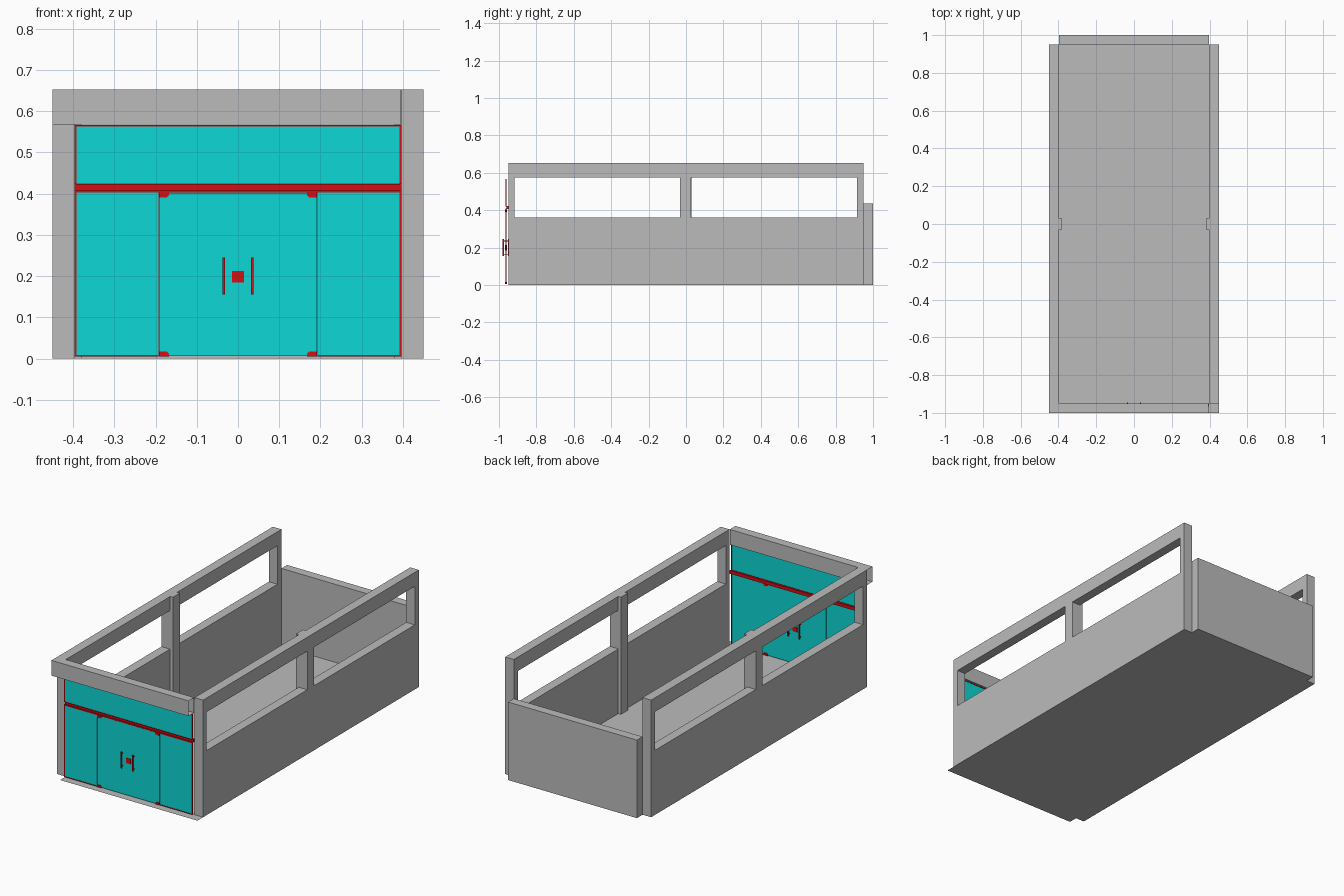
import bpy, bmesh

if "Cube" in bpy.data.objects:
    bpy.data.objects.remove(bpy.data.objects["Cube"])


def material(name, rgb):
    m = bpy.data.materials.new(name)
    m.diffuse_color = (*rgb, 1)
    m.use_nodes = True
    m.node_tree.nodes["Principled BSDF"].inputs["Base Color"].default_value = m.diffuse_color
    return m


GREY = material("wall_grey", (0.50, 0.50, 0.50))
CYAN = material("glass_cyan", (0.004, 0.68, 0.66))
RED = material("frame_red", (0.69, 0.004, 0.006))


def finish(name, bm, mat, normals=True):
    if normals:
        bmesh.ops.recalc_face_normals(bm, faces=bm.faces)
    me = bpy.data.meshes.new(name)
    bm.to_mesh(me)
    bm.free()
    me.materials.append(mat)
    ob = bpy.data.objects.new(name, me)
    bpy.context.collection.objects.link(ob)
    return ob


def prism(name, mat, pts, vec):
    """Extrude a flat outline along a vector."""
    bm = bmesh.new()
    f = bm.faces.new([bm.verts.new(p) for p in pts])
    r = bmesh.ops.extrude_face_region(bm, geom=[f], use_keep_orig=True)
    vs = [g for g in r["geom"] if isinstance(g, bmesh.types.BMVert)]
    bmesh.ops.translate(bm, verts=vs, vec=vec)
    return finish(name, bm, mat)


def box(name, mat, x, y, z):
    x, y, z = sorted(x), sorted(y), sorted(z)
    pts = [(x[0], y[0], z[0]), (x[1], y[0], z[0]), (x[1], y[1], z[0]), (x[0], y[1], z[0])]
    return prism(name, mat, pts, (0, 0, z[1] - z[0]))


def side_wall(name, s):
    """Wall with two window openings, made from a grid with cells left out."""
    ys = [-0.95, -0.918, -0.032, 0.028, 0.915, 0.95]
    zs = [0, 0.36, 0.575, 0.653]
    bm = bmesh.new()
    v = [[bm.verts.new((s * 0.397, y, z)) for z in zs] for y in ys]
    for i in range(5):
        for j in range(3):
            if j == 1 and i in (1, 3):
                continue
            bm.faces.new([v[i][j], v[i + 1][j], v[i + 1][j + 1], v[i][j + 1]])
    r = bmesh.ops.extrude_face_region(bm, geom=bm.faces[:], use_keep_orig=True)
    vs = [g for g in r["geom"] if isinstance(g, bmesh.types.BMVert)]
    bmesh.ops.translate(bm, verts=vs, vec=(s * 0.053, 0, 0))
    return finish(name, bm, GREY)


# Room shell: walls with inner pilasters, rear wall
for s, side in ((-1, "left"), (1, "right")):
    side_wall(side + "_wall", s)
    box(side + "_pilaster", GREY, (s * 0.38, s * 0.397), (-0.03, 0.03), (0, 0.653))
box("rear_wall", GREY, (-0.397, 0.397), (0.95, 1.0), (0, 0.435))

# Floor sheet, reaching under the front threshold
bm = bmesh.new()
outline = [(-0.397, -1), (0.45, -1), (0.45, -0.95), (0.397, -0.95), (0.397, 1), (-0.397, 1)]
bm.faces.new([bm.verts.new((x, y, 0)) for x, y in outline])
finish("floor", bm, GREY, normals=False)

# Front header: hollow beam, open at both ends
bm = bmesh.new()
ends = [[bm.verts.new((x, y, z)) for y, z in
         ((-1, 0.568), (-0.95, 0.568), (-0.95, 0.653), (-1, 0.653))] for x in (-0.45, 0.395)]
for i in range(4):
    k = (i + 1) % 4
    bm.faces.new([ends[0][i], ends[0][k], ends[1][k], ends[1][i]])
finish("front_header", bm, GREY)

# Glazing
W = 0.396
GY = (-0.9645, -0.9615)
FY = (-0.966, -0.960)
box("transom_glass", CYAN, (-W + 0.004, W - 0.004), GY, (0.424, 0.563))
for s, side in ((-1, "left"), (1, "right")):
    box(side + "_fixed_glass", CYAN, (s * 0.193, s * (W - 0.004)), GY, (0.009, 0.404))
    box(side + "_door_glass", CYAN, (s * 0.0005, s * 0.191), GY, (0.006, 0.402))
    # Red edge frames
    box(side + "_lower_stile", RED, (s * (W - 0.005), s * W), FY, (0.005, 0.409))
    box(side + "_upper_stile", RED, (s * (W - 0.005), s * W), FY, (0.423, 0.567))
    box(side + "_bottom_rail", RED, (s * 0.193, s * (W - 0.005)), FY, (0.005, 0.009))
    # Corner patch hinges
    for z0, d, lvl in ((0.005, 1, "lower"), (0.403, -1, "upper")):
        pts = [(s * a, -0.968, z0 + d * b) for a, b in
               ((0.192, 0), (0.167, 0), (0.167, 0.006), (0.173, 0.012), (0.192, 0.012))]
        prism(f"{side}_{lvl}_hinge", RED, pts, (0, 0.010, 0))
    # Pull handles on both faces of the door, with posts
    for y, face in ((-0.977, "outer"), (-0.949, "inner")):
        box(f"{side}_{face}_handle", RED, (s * 0.032, s * 0.038), (y - 0.003, y + 0.003), (0.155, 0.245))
        for z in (0.165, 0.235):
            box(f"{side}_{face}_handle_post", RED, (s * 0.033, s * 0.037), (y, -0.963),
                (z - 0.002, z + 0.002))
box("top_rail", RED, (-W + 0.005, W - 0.005), FY, (0.563, 0.567))
box("transom_rail", RED, (-W + 0.005, W - 0.005), FY, (0.421, 0.425))
box("door_head_rail", RED, (-W + 0.005, W - 0.005), FY, (0.403, 0.409))
box("cross_bar", RED, (-W, W), (-0.959, -0.950), (0.406, 0.424))
box("door_lock", RED, (-0.014, 0.014), (-0.968, -0.958), (0.185, 0.213))
